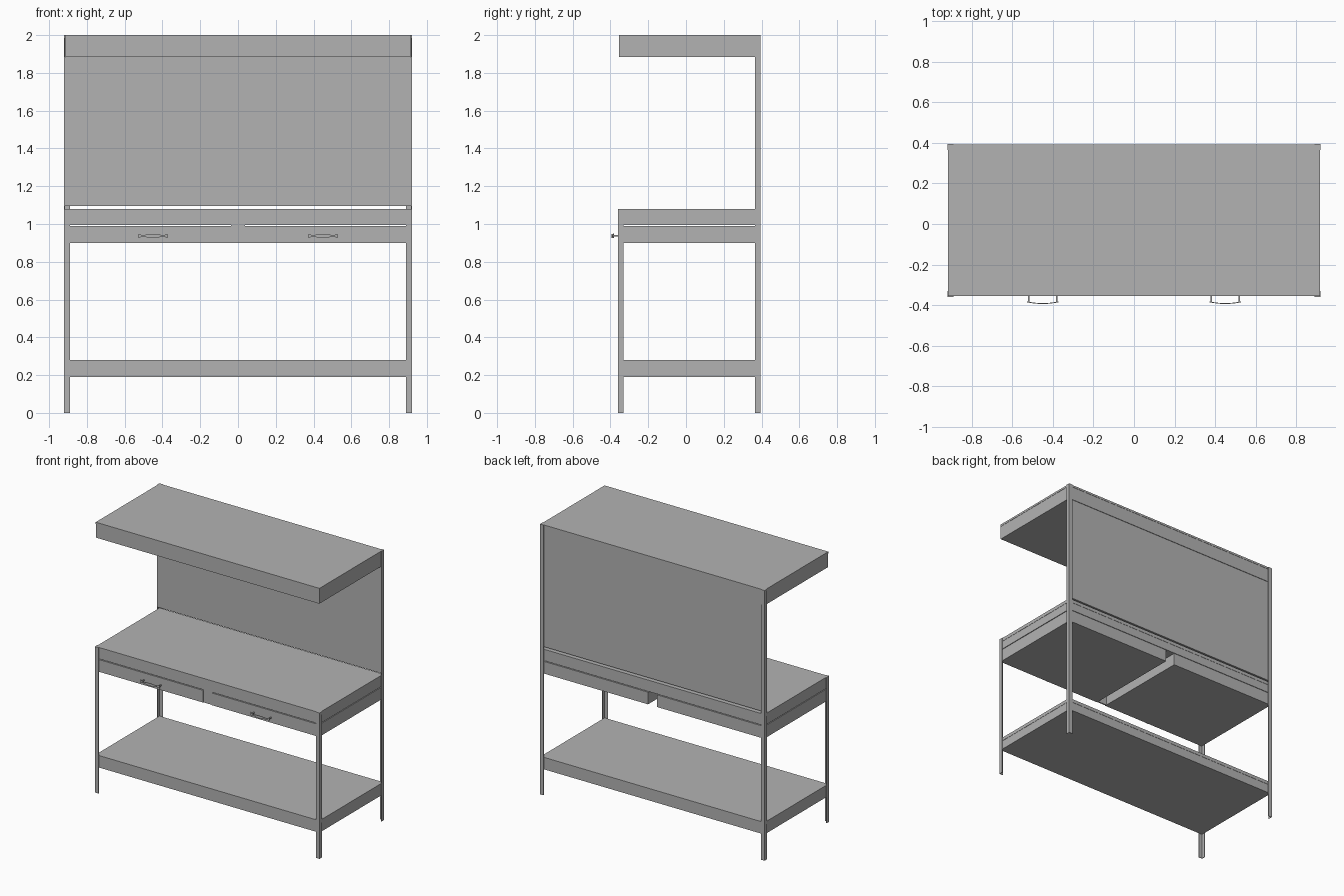
import bpy
import bmesh
from mathutils import Matrix, Vector

if "Cube" in bpy.data.objects:
    bpy.data.objects.remove(bpy.data.objects["Cube"])

grey = bpy.data.materials.new("steel grey")
grey.use_nodes = True
colour = (0.45, 0.45, 0.45, 1)
grey.diffuse_color = colour
grey.node_tree.nodes["Principled BSDF"].inputs["Base Color"].default_value = colour


def finish(name, bm):
    bmesh.ops.recalc_face_normals(bm, faces=bm.faces)
    mesh = bpy.data.meshes.new(name)
    bm.to_mesh(mesh)
    bm.free()
    mesh.materials.append(grey)
    ob = bpy.data.objects.new(name, mesh)
    bpy.context.collection.objects.link(ob)
    return ob


def add_box(bm, x, y, z):
    size = (x[1] - x[0], y[1] - y[0], z[1] - z[0])
    mid = Vector((x[0] + x[1], y[0] + y[1], z[0] + z[1])) / 2
    bmesh.ops.create_cube(bm, size=1, matrix=Matrix.Translation(mid) @ Matrix.Diagonal((*size, 1)))


def box(name, x, y, z):
    bm = bmesh.new()
    add_box(bm, x, y, z)
    return finish(name, bm)


W, FRONT, BACK = 0.92, -0.36, 0.395      # outer frame limits
FLANGE, T = 0.03, 0.004                  # angle-iron leg section
IN = W - T                               # faces resting inside the legs
YF, YB = FRONT + T, BACK - T


# L-section legs, outer corner facing outwards
def leg(name, sx, y, sy, height):
    bm = bmesh.new()
    profile = [(0, 0), (FLANGE, 0), (FLANGE, T), (T, T), (T, FLANGE), (0, FLANGE)]
    verts = [bm.verts.new((sx * (W - a), y + sy * b, 0)) for a, b in profile]
    face = bm.faces.new(verts)
    top = bmesh.ops.extrude_face_region(bm, geom=[face])["geom"]
    bmesh.ops.translate(bm, vec=(0, 0, height),
                        verts=[v for v in top if isinstance(v, bmesh.types.BMVert)])
    return finish(name, bm)


for side, sx in (("left", 1), ("right", -1)):
    leg("front_leg_" + side, sx, FRONT, 1, 1.08)
    leg("rear_leg_" + side, sx, BACK, -1, 2.0)


# Shelves: a top sheet over a slightly recessed apron
def shelf(name, low, high, sheet):
    r = 0.002
    box(name + "_sheet", (-IN, IN), (YF, YB), (high - sheet, high))
    box(name + "_apron", (-IN + r, IN - r), (YF + r, YB - r), (low, high - sheet))


shelf("lower_shelf", 0.19, 0.28, 0.025)
shelf("worktop", 0.995, 1.08, 0.025)
shelf("canopy", 1.885, 2.0, 0.015)

# Back panel between worktop and canopy
box("back_panel", (-IN, IN), (0.367, 0.385), (1.095, 1.885))

# Two drawers with a channel between, closed by a front divider
GAP = 0.037
for side, sx in (("left", 1), ("right", -1)):
    box("drawer_" + side, sorted((sx * GAP, sx * (IN - 0.002))), (YF, YB), (0.9, 0.99))
box("drawer_divider", (-GAP, GAP), (-0.352, -0.342), (0.9, 0.995))


# Bowed pulls, flared at both ends and wider in the middle
def handle(name, cx):
    bm = bmesh.new()
    z = 0.937
    half = [(0, -0.394, 0.010), (0.03, -0.393, 0.008), (0.055, -0.390, 0.003), (0.077, -0.386, 0.012)]
    stations = [(-x, y, h) for x, y, h in half[:0:-1]] + half
    rings = []
    for x, y, h in stations:
        corners = [(y, -h), (y + T, -h), (y + T, h), (y, h)]
        rings.append([bm.verts.new((cx + x, a, z + b)) for a, b in corners])
    for r, s in zip(rings, rings[1:]):
        for i in range(4):
            j = (i + 1) % 4
            bm.faces.new((r[i], r[j], s[j], s[i]))
    bm.faces.new(rings[0])
    bm.faces.new(rings[-1])
    for sx in (-1, 1):
        x = cx + sx * 0.069
        add_box(bm, (x - T, x + T), (-0.385, YF), (z - T, z + T))
    return finish(name, bm)


handle("handle_left", 0.45)
handle("handle_right", -0.45)
